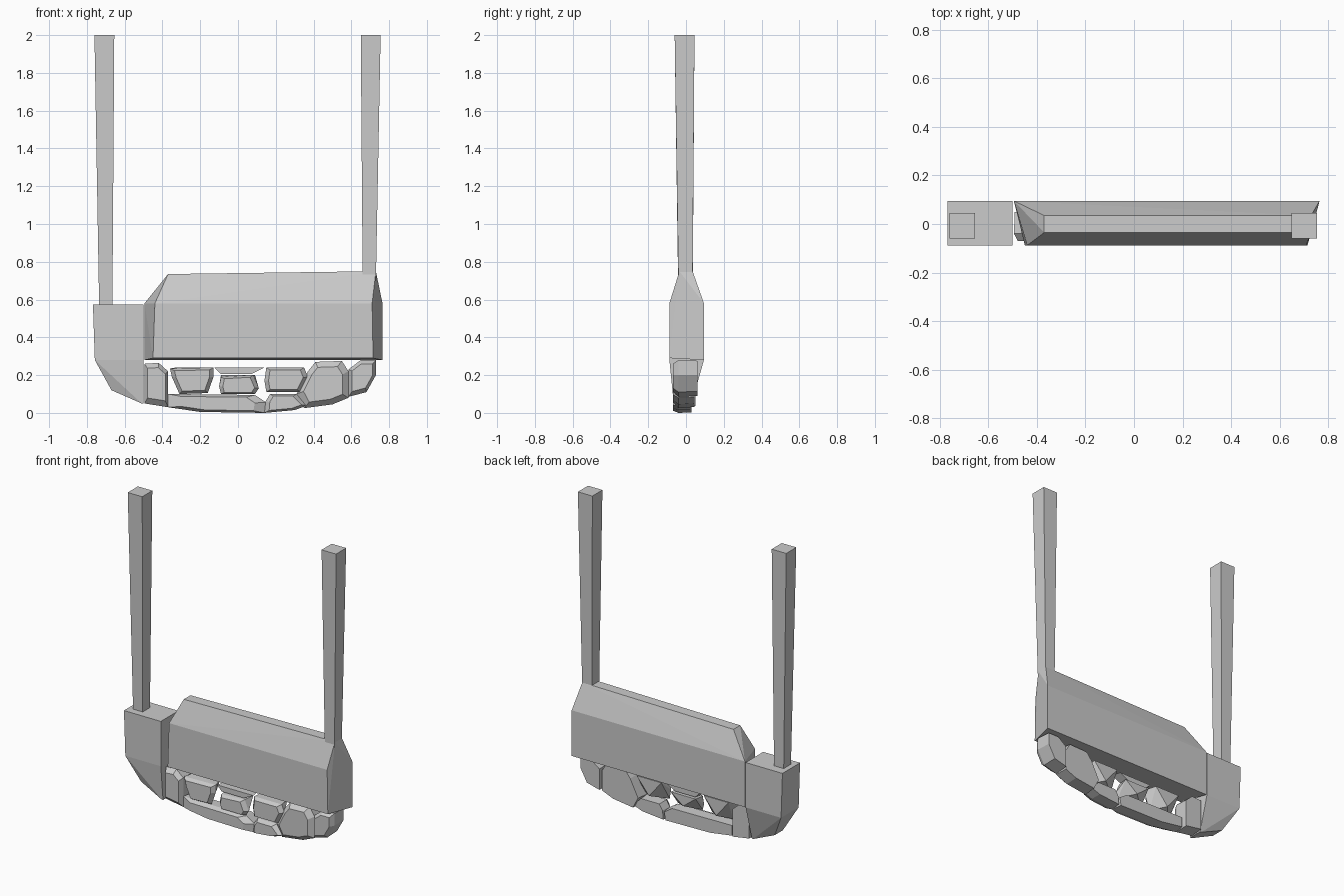
import bpy, bmesh, math


def hull(name, points):
    """Flat-faced convex solid around a set of points."""
    bm = bmesh.new()
    for p in points:
        bm.verts.new(p)
    r = bmesh.ops.convex_hull(bm, input=bm.verts[:])
    junk = {v for v in r["geom_interior"] + r["geom_unused"]
            if isinstance(v, bmesh.types.BMVert)}
    bmesh.ops.delete(bm, geom=[v for v in junk if v.is_valid], context='VERTS')
    bmesh.ops.dissolve_limit(bm, angle_limit=math.radians(1),
                             verts=bm.verts[:], edges=bm.edges[:])
    bmesh.ops.recalc_face_normals(bm, faces=bm.faces[:])
    me = bpy.data.meshes.new(name)
    bm.to_mesh(me)
    bm.free()
    ob = bpy.data.objects.new(name, me)
    bpy.context.collection.objects.link(ob)
    return ob


def layer(outline, y, scale=1.0):
    """Front-view outline placed at depth y, shrunk about its centre."""
    cx = sum(p[0] for p in outline) / len(outline)
    cz = sum(p[1] for p in outline) / len(outline)
    return [(cx + (x - cx) * scale, y, cz + (z - cz) * scale) for x, z in outline]


def rect(x0, x1, y0, y1, z):
    return [(x, y, z) for x in (x0, x1) for y in (y0, y1)]


# Flared square posts
hull("left_post", rect(-0.735, -0.665, -0.04, 0.035, 0.56)
     + rect(-0.76, -0.655, -0.06, 0.045, 2.0))
hull("right_post", rect(0.66, 0.73, -0.04, 0.035, 0.7)
     + rect(0.65, 0.755, -0.06, 0.045, 2.0))

# Long ridged body with slanted ends
hull("main_body", [
    (-0.45, -0.088, 0.29), (-0.44, -0.088, 0.58), (-0.37, -0.035, 0.735),
    (-0.37, 0.035, 0.735), (-0.495, 0.095, 0.58), (-0.495, 0.095, 0.28),
    (0.715, -0.088, 0.29), (0.71, -0.088, 0.58), (0.73, -0.035, 0.75),
    (0.73, 0.035, 0.75), (0.765, 0.095, 0.58), (0.765, 0.095, 0.28)])

# Left block tapering towards its lower corner
hull("left_block", rect(-0.768, -0.5, -0.088, 0.095, 0.575)
     + rect(-0.758, -0.5, -0.088, 0.095, 0.28)
     + rect(-0.67, -0.5, -0.05, 0.035, 0.12)
     + rect(-0.51, -0.5, -0.065, 0.03, 0.05))

# Curved lower rim, made of faceted segments
rim = {
    "rim_left_end": ([(-0.495, 0.26), (-0.42, 0.265), (-0.37, 0.22), (-0.37, 0.03),
                      (-0.495, 0.05)], 0.05),
    "rim_bottom_left": ([(-0.37, 0.10), (0.09, 0.095), (0.15, 0.055), (0.14, 0.0),
                         (-0.2, 0.005), (-0.37, 0.03)], 0.03),
    "rim_bottom_right": ([(0.145, 0.06), (0.17, 0.1), (0.31, 0.1), (0.37, 0.04),
                          (0.3, 0.015), (0.14, 0.0)], 0.03),
    "rim_right_chunk": ([(0.37, 0.22), (0.41, 0.27), (0.55, 0.275), (0.585, 0.22),
                         (0.585, 0.08), (0.5, 0.045), (0.35, 0.025), (0.31, 0.1)], 0.045),
    "rim_right_end": ([(0.585, 0.23), (0.65, 0.28), (0.73, 0.28), (0.73, 0.2),
                       (0.68, 0.11), (0.585, 0.085)], 0.06),
}
for name, (outline, back) in rim.items():
    hull(name, layer(outline, -0.07, 0.75) + layer(outline, -0.04)
         + layer(outline, back, 0.95))

# Faceted stones in the opening, tapering to the back
stones = {
    "left_stone": [(-0.36, 0.235), (-0.13, 0.24), (-0.13, 0.19), (-0.16, 0.105),
                   (-0.31, 0.1), (-0.35, 0.19)],
    "middle_stone": [(-0.09, 0.19), (0.08, 0.2), (0.11, 0.13), (0.09, 0.1),
                     (-0.09, 0.1), (-0.1, 0.14)],
    "right_stone": [(0.15, 0.24), (0.35, 0.24), (0.37, 0.19), (0.33, 0.11),
                    (0.15, 0.11), (0.14, 0.17)],
}
for name, outline in stones.items():
    cx = sum(p[0] for p in outline) / len(outline)
    top = max(p[1] for p in outline)
    back = [(cx - 0.09, 0.03, top), (cx + 0.09, 0.03, top), (cx, 0.03, 0.13)]
    hull(name, layer(outline, -0.07, 0.8) + layer(outline, -0.045) + back)

# Thin bridge above the middle stone
bridge = [(-0.125, 0.24), (0.14, 0.24), (0.07, 0.205), (-0.09, 0.205)]
hull("stone_bridge", layer(bridge, -0.04) + layer(bridge, 0.02, 0.9))
